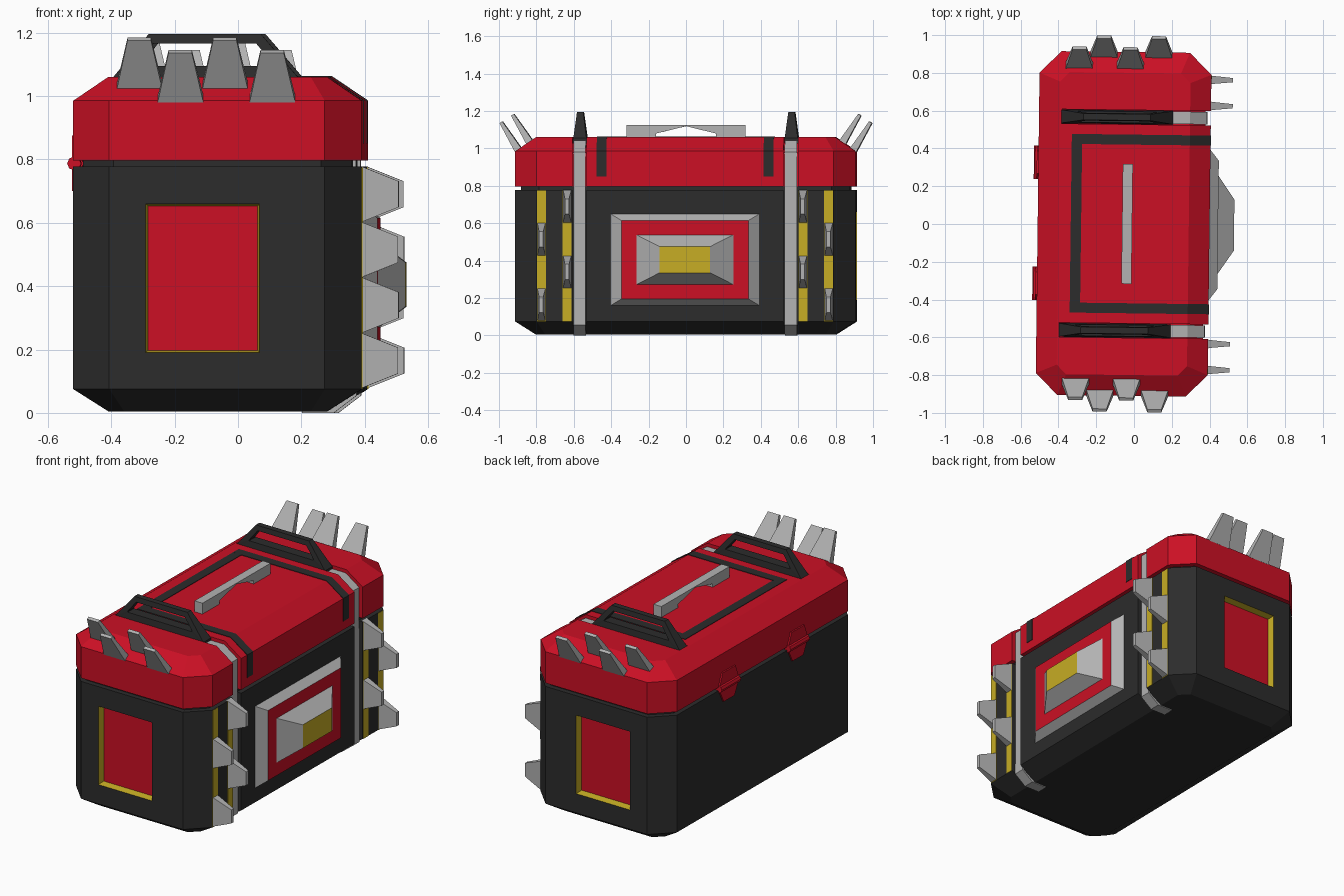
import bpy, bmesh, math

if "Cube" in bpy.data.objects:
    bpy.data.objects.remove(bpy.data.objects["Cube"])

TURN = -0.0125  # the whole chest sits very slightly turned


def material(name, rgb):
    m = bpy.data.materials.new(name)
    m.diffuse_color = (*rgb, 1)
    m.use_nodes = True
    m.node_tree.nodes["Principled BSDF"].inputs["Base Color"].default_value = m.diffuse_color
    return m


RED = material("red_paint", (0.6, 0.005, 0.018))
DARK = material("dark_shell", (0.025, 0.025, 0.025))
YELLOW = material("yellow_trim", (0.57, 0.42, 0.018))
GREY = material("light_metal", (0.45, 0.45, 0.45))


def loft(name, pieces, side, cap=None, closed=False):
    """Each piece is a list of rings joined in turn; the last ring's cap may differ in colour."""
    bm = bmesh.new()
    for rings in pieces:
        vs = [[bm.verts.new(p) for p in r] for r in rings]
        n = len(vs[0])
        pairs = list(zip(vs, vs[1:])) + ([(vs[-1], vs[0])] if closed else [])
        for a, b in pairs:
            for i in range(n):
                j = (i + 1) % n
                bm.faces.new((a[i], a[j], b[j], b[i]))
        if not closed:
            bm.faces.new(vs[0])
            bm.faces.new(vs[-1]).material_index = 1 if cap else 0
    bmesh.ops.recalc_face_normals(bm, faces=bm.faces)
    me = bpy.data.meshes.new(name)
    bm.to_mesh(me)
    bm.free()
    for m in (side, cap):
        if m:
            me.materials.append(m)
    ob = bpy.data.objects.new(name, me)
    ob.rotation_euler.z = TURN
    bpy.context.collection.objects.link(ob)
    return ob


def octagon(inset, z):
    hx, hy, c = 0.455 - inset, 0.91 - inset, 0.115 - 0.586 * inset
    pts = [(hx, hy - c), (hx - c, hy), (c - hx, hy), (-hx, hy - c),
           (-hx, c - hy), (c - hx, -hy), (hx - c, -hy), (hx, c - hy)]
    return [(x - 0.055, y, z) for x, y in pts]


def extrude_y(profile, y0, y1):
    return [[(x, y, z) for x, z in profile] for y in (y0, y1)]


def extrude_x(profile, x0, x1):
    return [[(x, y, z) for y, z in profile] for x in (x0, x1)]


def rect_yz(x, y, z, hy, hz):
    return [(x, y - hy, z - hz), (x, y + hy, z - hz), (x, y + hy, z + hz), (x, y - hy, z + hz)]


def rect_xz(x, y, z, hx, hz):
    return [(x - hx, y, z - hz), (x + hx, y, z - hz), (x + hx, y, z + hz), (x - hx, y, z + hz)]


def cut(ob, cutter, mode):
    m = ob.modifiers.new("cut", 'BOOLEAN')
    m.operation = 'DIFFERENCE'
    m.solver = 'EXACT'
    m.material_mode = mode
    m.object = cutter
    cutter.hide_render = True
    cutter.display_type = 'WIRE'


# Chest body with inset rim, and lid
body = loft("body", [[octagon(0.11, 0.005), octagon(0, 0.075), octagon(0, 0.777),
                      octagon(0.03, 0.777), octagon(0.03, 0.81)]], DARK)
lid = loft("lid", [[octagon(0, 0.797), octagon(0, 0.985), octagon(0.11, 1.06)]], RED)

# Recessed red end panels with yellow walls
recess = loft("end_panel_cutter",
              [[rect_xz(-0.1, s * 0.93, 0.425, 0.183, 0.238),
                rect_xz(-0.1, s * 0.868, 0.425, 0.173, 0.228)] for s in (-1, 1)], YELLOW, RED)
cut(body, recess, 'TRANSFER')

# Strap grooves
groove = [(0.372, -0.1), (0.372, 0.975), (0.285, 1.03), (-0.39, 1.03),
          (-0.39, 1.2), (0.6, 1.2), (0.6, -0.1)]
groove_cutter = loft("groove_cutter", [extrude_y(groove, s * 0.527, s * 0.603) for s in (-1, 1)], None)
for ob in (body, lid):
    cut(ob, groove_cutter, 'INDEX')

# Metal straps running from under the body up onto the lid
strap = [(0.21, 0), (0.31, 0), (0.382, 0.055), (0.38, 0.98), (0.29, 1.042), (0.17, 1.042),
         (0.17, 1.02), (0.28, 1.02), (0.36, 0.965), (0.36, 0.07), (0.30, 0.02), (0.21, 0.02)]
loft("straps", [extrude_y(strap, s * 0.532, s * 0.598) for s in (-1, 1)], GREY)

# Carry handles: tapered trapezoid loops
outer = [(-0.39, 1.025), (0.20, 1.025), (0.20, 1.055), (0.08, 1.195), (-0.275, 1.195), (-0.39, 1.055)]
inner = [(-0.31, 1.095), (0.12, 1.095), (0.12, 1.1), (0.065, 1.165), (-0.26, 1.165), (-0.31, 1.1)]


def handle_ring(profile, yc, s):
    return [(x, yc + s * (0.037 - 0.13 * max(0, z - 1.04)), z) for x, z in profile]


loft("handles", [[handle_ring(outer, yc, -1), handle_ring(outer, yc, 1),
                  handle_ring(inner, yc, 1), handle_ring(inner, yc, -1)]
                 for yc in (-0.565, 0.565)], DARK, closed=True)

# Dark band framing the lid panel, open at the right side
band = [(0.403, 0.85), (0.403, 0.987), (0.29, 1.063), (-0.335, 1.063),
        (-0.335, 1.04), (0.28, 1.04), (0.38, 0.975), (0.38, 0.85)]
back_bar = [(-0.335, 1.04), (-0.28, 1.04), (-0.28, 1.0629), (-0.335, 1.0629)]
loft("lid_band", [extrude_y(band, s * 0.42, s * 0.473) for s in (-1, 1)]
     + [extrude_y(back_bar, -0.42, 0.42)], DARK)

# Thin grip along the top of the lid
grip = [(-0.317, 1.05), (-0.16, 1.05), (-0.16, 1.08), (0, 1.119), (0.16, 1.08),
        (0.16, 1.05), (0.317, 1.05), (0.317, 1.125), (-0.317, 1.125)]
loft("top_grip", [extrude_x(grip, -0.063, -0.01)], GREY)

# Emblem-free centre plate: bevelled frame with a raised block
loft("plate_frame", [[rect_yz(0.39, 0, 0.405, 0.405, 0.249), rect_yz(0.4, 0, 0.405, 0.398, 0.245),
                      rect_yz(0.445, 0, 0.405, 0.34, 0.21)]], GREY, RED)
loft("plate_block", [[rect_yz(0.44, 0, 0.405, 0.267, 0.137),
                      rect_yz(0.53, 0, 0.405, 0.135, 0.07)]], GREY, YELLOW)

# Yellow strips and side spikes, staggered in two columns at each end
strips, spikes = [], []
for s in (-1, 1):
    for y, heights in ((0.768, (0.165, 0.515)), (0.63, (0.34, 0.69))):
        strips.append([rect_yz(0.38, s * y, 0.425, 0.024, 0.35), rect_yz(0.402, s * y, 0.425, 0.024, 0.35)])
        for z in heights:
            spikes.append([rect_yz(0.39, s * y, z, 0.022, 0.088), rect_yz(0.4, s * y, z, 0.022, 0.087),
                           rect_yz(0.515, s * y, z, 0.011, 0.041)])
loft("yellow_strips", strips, YELLOW)
loft("side_spikes", spikes, GREY)


# Horn-like spikes leaning out at both ends of the lid
def horn_ring(x, y, z, hw, ht, s):
    dy, dz = 0.85 * ht, 0.5 * ht
    return [(x - hw, s * (y - dy), z - dz), (x + hw, s * (y - dy), z - dz),
            (x + hw, s * (y + dy), z + dz), (x - hw, s * (y + dy), z + dz)]


horns = []
for s in (-1, 1):
    for x, y, z in ((-0.30, 0.835, 1.03), (-0.17, 0.895, 0.99), (-0.03, 0.835, 1.03), (0.12, 0.895, 0.99)):
        # thickness runs up-and-in, so the sign of the tilt is flipped
        horns.append([horn_ring(x, y, z, 0.072, -0.02, s)[::1],
                      horn_ring(x, y + 0.093, z + 0.15, 0.037, -0.009, s)])
        for ring in horns[-1]:
            zc = sum(p[2] for p in ring) / 4
            ring[:] = [(px, py, 2 * zc - pz) for px, py, pz in ring]
loft("end_spikes", horns, GREY)

# Hinges on the back: flared plate plus a barrel
tab = [(-0.05, 0.70), (0.05, 0.70), (0.088, 0.775), (0.088, 0.80), (0.06, 0.875),
       (-0.06, 0.875), (-0.088, 0.80), (-0.088, 0.775)]
barrel = [(-0.512 + 0.022 * math.cos(a * math.pi / 4), 0.787 + 0.022 * math.sin(a * math.pi / 4))
          for a in range(8)]
hinges = []
for yc in (-0.32, 0.32):
    hinges.append(extrude_x([(y + yc, z) for y, z in tab], -0.5, -0.519))
    hinges.append(extrude_y(barrel, yc - 0.089, yc + 0.089))
loft("hinges", hinges, RED)
